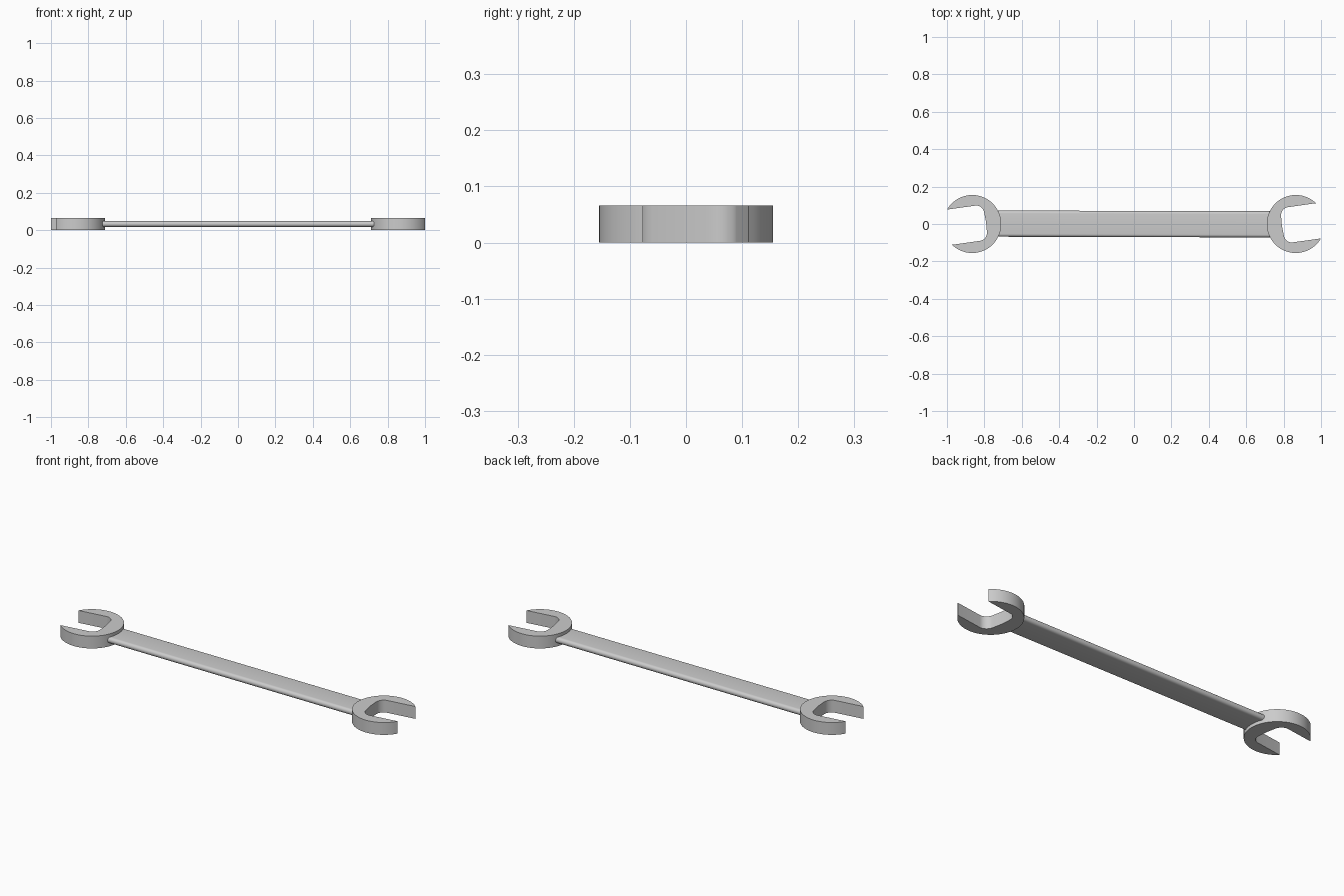
import bpy, bmesh
from math import pi, sin, cos, asin, radians

if "Cube" in bpy.data.objects:
    bpy.data.objects.remove(bpy.data.objects["Cube"])

T = 0.066       # head thickness
R = 0.155       # head radius
SLOT = 0.095    # half width of the jaw opening


def prism(name, pts, height):
    """Extrude a flat outline upwards into an object."""
    bm = bmesh.new()
    face = bm.faces.new([bm.verts.new((x, y, 0)) for x, y in pts])
    top = bmesh.ops.extrude_face_region(bm, geom=[face])["geom"]
    bmesh.ops.translate(bm, vec=(0, 0, height),
                        verts=[v for v in top if isinstance(v, bmesh.types.BMVert)])
    bmesh.ops.recalc_face_normals(bm, faces=bm.faces)
    me = bpy.data.meshes.new(name)
    bm.to_mesh(me)
    bm.free()
    ob = bpy.data.objects.new(name, me)
    bpy.context.collection.objects.link(ob)
    return ob


def arc(cx, cy, rx, ry, a0, a1, n):
    return [(cx + rx * cos(a0 + (a1 - a0) * i / n),
             cy + ry * sin(a0 + (a1 - a0) * i / n)) for i in range(n + 1)]


def smooth(ob):
    bpy.ops.object.select_all(action='DESELECT')
    ob.select_set(True)
    bpy.context.view_layer.objects.active = ob
    bpy.ops.object.shade_smooth_by_angle(angle=radians(35))


# Open jaw outline: round outside, slot with rounded inner corners
a = asin(SLOT / R)
jaw = arc(0, 0, R, R, a, 2 * pi - a, 64)
jaw += arc(-0.03, -0.05, 0.042, SLOT - 0.05, 1.5 * pi, pi, 8)
jaw += [(-0.075, 0)]
jaw += arc(-0.03, 0.05, 0.042, SLOT - 0.05, pi, 0.5 * pi, 8)

# Two heads, turned half a circle from each other
for name, x, turn in (("left_jaw", -0.865, pi), ("right_jaw", 0.865, 0)):
    head = prism(name, jaw, T)
    head.location.x = x
    head.rotation_euler.z = turn + radians(8)
    smooth(head)

# Handle: flat bar with rounded long edges
r, w = 0.0155, 0.07
section = arc(0, w - r, r, r, 0, pi, 12) + arc(0, r - w, r, r, pi, 2 * pi, 12)
handle = prism("handle", section, 1.47)
handle.rotation_euler = (0, pi / 2, radians(-0.15))
handle.location = (-0.735, 0.002, T / 2)
smooth(handle)
